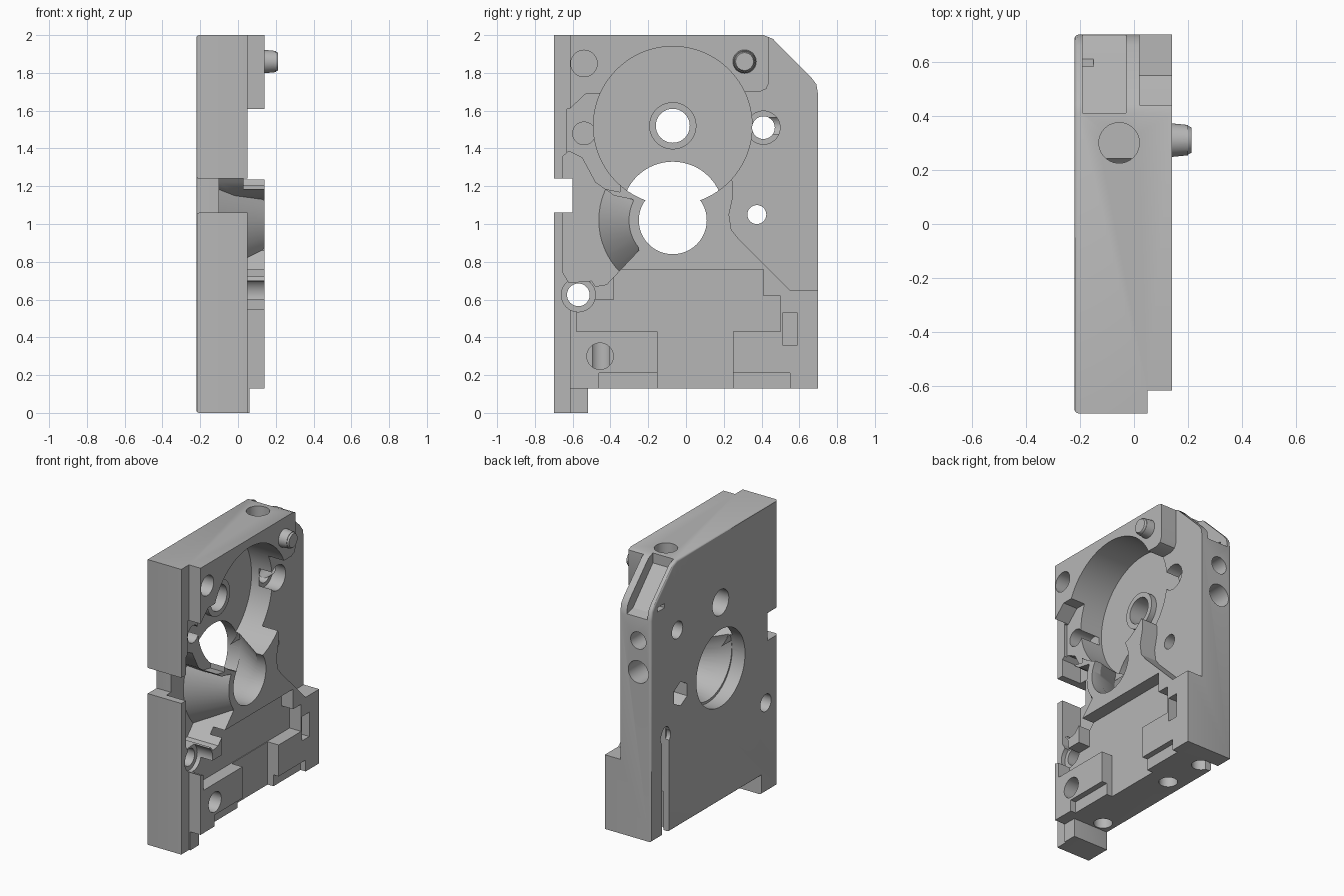
import bpy, bmesh, math
from mathutils import Matrix, Vector

cube = bpy.data.objects.get("Cube")
if cube:
    bpy.data.objects.remove(cube, do_unlink=True)

grey = bpy.data.materials.new("machined grey")
grey.use_nodes = True
grey.diffuse_color = (0.47, 0.47, 0.47, 1)
grey.node_tree.nodes["Principled BSDF"].inputs["Base Color"].default_value = (0.47, 0.47, 0.47, 1)

FRONT, FAR = 0.14, 0.3


def finish(name, bm):
    bmesh.ops.recalc_face_normals(bm, faces=bm.faces)
    mesh = bpy.data.meshes.new(name)
    bm.to_mesh(mesh)
    bm.free()
    mesh.materials.append(grey)
    obj = bpy.data.objects.new(name, mesh)
    bpy.context.collection.objects.link(obj)
    return obj


def prism(name, outline, x0, x1=FAR, bevel=0):
    """Extrude a (y, z) outline along x."""
    bm = bmesh.new()
    base = bm.faces.new([bm.verts.new((x0, y, z)) for y, z in outline])
    rim = list(base.edges)
    ext = bmesh.ops.extrude_face_region(bm, geom=[base], use_keep_orig=True)
    moved = [v for v in ext["geom"] if isinstance(v, bmesh.types.BMVert)]
    bmesh.ops.translate(bm, verts=moved, vec=(x1 - x0, 0, 0))
    bmesh.ops.recalc_face_normals(bm, faces=bm.faces)
    if bevel:
        bmesh.ops.bevel(bm, geom=rim, offset=bevel, segments=3, profile=0.5, affect='EDGES')
    return finish(name, bm)


def box(name, y0, y1, z0, z1, x0, x1=FAR):
    return prism(name, [(y0, z0), (y1, z0), (y1, z1), (y0, z1)], x0, x1)


def rod(name, start, end, r0, r1=None, sides=64):
    """Cylinder or cone between two points."""
    a, b = Vector(start), Vector(end)
    bm = bmesh.new()
    turn = (b - a).to_track_quat('Z', 'Y').to_matrix().to_4x4()
    bmesh.ops.create_cone(bm, cap_ends=True, segments=sides, radius1=r0,
                          radius2=r0 if r1 is None else r1, depth=(b - a).length,
                          matrix=Matrix.Translation((a + b) / 2) @ turn)
    return finish(name, bm)


def bore(y, z, r, x0, x1=FAR, sides=48):
    return rod("bore", (x0, y, z), (x1, y, z), r, sides=sides)


def combine(target, tool, operation='DIFFERENCE'):
    mod = target.modifiers.new("bool", 'BOOLEAN')
    mod.operation, mod.solver, mod.object = operation, 'EXACT', tool
    bpy.context.view_layer.update()
    with bpy.context.temp_override(object=target, active_object=target):
        bpy.ops.object.modifier_apply(modifier=mod.name)
    bpy.data.objects.remove(tool, do_unlink=True)


# Solid plate with foot, side notch and sloped top corner
body = prism("housing_plate", [
    (-.7, 0), (-.52, 0), (-.52, .13), (.7, .13), (.7, 1.68), (.69, 1.74), (.66, 1.78),
    (.46, 1.98), (.41, 2), (-.7, 2), (-.7, 1.24), (-.6, 1.24), (-.6, 1.06), (-.7, 1.06)],
    -.22, FRONT, bevel=.014)

# Conical pocket beside the large opening
funnel = prism("funnel", [
    (-.65, 1.36), (-.62, 1.385), (-.55, 1.35), (-.48, 1.22), (-.38, 1.15), (-.28, 1.13),
    (-.25, .86), (-.42, .68), (-.48, .67), (-.5, .7), (-.62, .69), (-.65, .74)], -.1)
combine(funnel, rod("cone", (-.15, -.07, 1.02), (.18, -.07, 1.02), .425, .205))

# Lowered surfaces and recesses on the worked side
cutters = [
    box("edge_strip", -.8, -.615, -.1, 2.1, .05),
    box("foot_relief", -.8, -.4, -.1, .13, .06),
    prism("left_lowland", [(-.63, 1.3), (-.63, 1.61), (-.615, 1.61), (-.53, 1.69), (-.4, 1.69),
                           (-.35, 1.6), (-.35, 1.17), (-.5, 1.2)], .03),
    prism("right_lowland", [(.44, 2.1), (.44, 1.75), (.425, 1.715), (.39, 1.7), (.2, 1.7),
                            (.2, 1.3), (.25, 1.22), (.25, 1.15), (.228, 1.05), (.24, .97),
                            (.28, .92), (.55, .65), (.8, .65), (.8, 2.1)], .02),
    rod("disc_pocket", (-.14, -.07, 1.52), (FAR, -.07, 1.52), .42, sides=96),
    funnel,
    prism("stepped_recess", [(-.58, .43), (.5, .43), (.5, .62), (.41, .62), (.41, .76),
                             (-.38, .76), (-.38, .6), (-.58, .6)], .05),
    box("lower_channel", -.15, .25, 0, .45, .055),
    box("lower_step", -.46, .55, 0, .21, .1),
    box("small_pocket", .51, .59, .36, .53, .05),
]
for tool in cutters:
    combine(body, tool)

# Raised ring in the disc pocket
combine(body, bore(-.07, 1.52, .125, -.18, -.1), 'UNION')

# Holes: through holes, counterbores and blind holes
for y, z, r, x0 in [(-.07, 1.52, .09, -.4), (.41, 1.51, .06, -.4), (.41, 1.51, .088, -.08),
                    (.375, 1.05, .05, -.4), (-.57, .625, .06, -.4), (-.57, .625, .09, .02),
                    (-.54, 1.85, .07, -.1), (-.54, 1.48, .06, -.12), (-.455, .3, .07, -.08),
                    (-.07, 1.02, .18, -.1)]:
    combine(body, bore(y, z, r, x0))

# Large opening, tapering inward from the plain side
combine(body, rod("opening", (-.3, -.07, 1.06), (-.12, -.07, 1.06), .27))
combine(body, rod("opening_taper", (-.13, -.07, 1.06), (.07, -.07, 1.03), .27, .178))

# Hexagonal nut seat on the plain side
combine(body, bore(.375, 1.05, .085, -.4, -.12, sides=6))

# Round-topped groove on the plain side
combine(body, box("groove", .5, .58, 0, .84, -.4, -.15))
combine(body, bore(.54, .84, .04, -.4, -.15))
combine(body, bore(.54, .81, .055, -.4, -.19))

# Edge holes: top, back and underside
for start, end, r in [((-.055, .3, 2.2), (-.055, .3, 1.8), .075),
                      ((-.12, .9, 1.52), (-.12, .42, 1.52), .06),
                      ((-.12, .9, 1.3), (-.12, .45, 1.3), .078),
                      ((-.12, -.45, .05), (-.12, -.45, .4), .06),
                      ((-.1, .22, .05), (-.1, .22, .4), .06),
                      ((-.12, .52, .05), (-.12, .52, .4), .06)]:
    combine(body, rod("edge_hole", start, end, r, sides=40))

# Channel and thin slot on the sloped corner
combine(body, prism("slope_channel", [(.41, 2.1), (.41, 1.93), (.63, 1.7), (.8, 1.66), (.8, 2.1)],
                    -.19, -.03))
combine(body, box("slope_slot", .55, .63, 1.72, 1.75, -.4, -.15))

# Locating pin
combine(body, rod("pin", (.1, .31, 1.86), (.2, .31, 1.86), .066, .056), 'UNION')
combine(body, rod("pin_tip", (.19, .31, 1.86), (.212, .31, 1.86), .057, .047), 'UNION')

# Centre across the thickness and shade with sharp edges kept
bpy.ops.object.select_all(action='DESELECT')
body.select_set(True)
bpy.context.view_layer.objects.active = body
bpy.ops.object.shade_smooth_by_angle(angle=math.radians(30))
